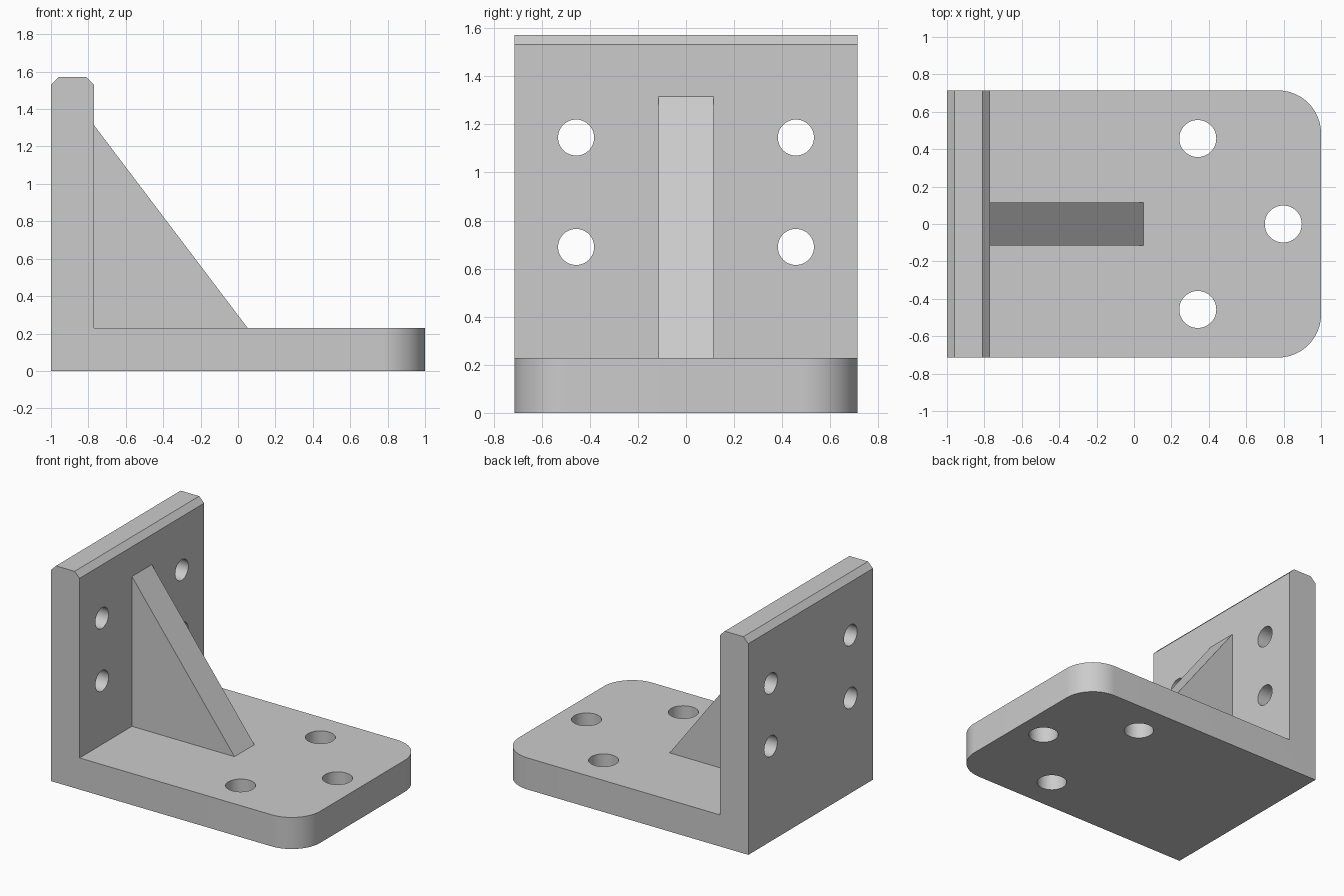
import bpy, bmesh, math
from mathutils import Vector

if "Cube" in bpy.data.objects:
    bpy.data.objects.remove(bpy.data.objects["Cube"], do_unlink=True)

HALF_W, THICK, HEIGHT = 0.714, 0.229, 1.571
WALL_X, CHAMFER, CORNER = -0.771, 0.04, 0.23

grey = bpy.data.materials.new("plain grey")
grey.use_nodes = True
colour = (0.6, 0.6, 0.6, 1)
grey.diffuse_color = colour
grey.node_tree.nodes["Principled BSDF"].inputs["Base Color"].default_value = colour


def extrude_profile(name, points, half, corner=0):
    """Extrude an (x, z) outline along y; optionally round the +x corners."""
    bm = bmesh.new()
    face = bm.faces.new([bm.verts.new((x, -half, z)) for x, z in points])
    out = bmesh.ops.extrude_face_region(bm, geom=[face])
    moved = [v for v in out["geom"] if isinstance(v, bmesh.types.BMVert)]
    bmesh.ops.translate(bm, verts=moved, vec=(0, 2 * half, 0))
    bmesh.ops.recalc_face_normals(bm, faces=bm.faces)
    if corner:
        ends = [e for e in bm.edges if all(v.co.x > 0.99 for v in e.verts)
                and abs(e.verts[0].co.z - e.verts[1].co.z) > 0.1]
        bmesh.ops.bevel(bm, geom=ends, offset=corner, segments=16,
                        profile=0.5, affect='EDGES')
    mesh = bpy.data.meshes.new(name)
    bm.to_mesh(mesh)
    bm.free()
    mesh.materials.append(grey)
    obj = bpy.data.objects.new(name, mesh)
    bpy.context.collection.objects.link(obj)
    return obj


def combine(target, tool, operation):
    """Apply a boolean and discard the tool."""
    mod = target.modifiers.new(operation.title(), 'BOOLEAN')
    mod.operation, mod.object, mod.solver = operation, tool, 'EXACT'
    bpy.ops.object.select_all(action='DESELECT')
    bpy.context.view_layer.objects.active = target
    target.select_set(True)
    bpy.ops.object.modifier_apply(modifier=mod.name)
    bpy.data.objects.remove(tool, do_unlink=True)


def drill(target, centre, radius, axis):
    turn = (0, math.pi / 2, 0) if axis == 'X' else (0, 0, 0)
    bpy.ops.mesh.primitive_cylinder_add(vertices=48, radius=radius, depth=0.4,
                                        location=centre, rotation=turn)
    cutter = bpy.context.object
    cutter.name = "hole_cutter"
    cutter.hide_render = True
    cutter.data.materials.append(grey)
    combine(target, cutter, 'DIFFERENCE')


# L-shaped base and upright with a chamfered top
bracket = extrude_profile("angle_bracket", [
    (-1, 0), (1, 0), (1, THICK), (WALL_X, THICK), (WALL_X, HEIGHT - CHAMFER),
    (WALL_X - CHAMFER, HEIGHT), (-1 + CHAMFER, HEIGHT), (-1, HEIGHT - CHAMFER),
], HALF_W, CORNER)

# Triangular rib, sunk slightly into both plates before joining
sink = 0.05
rib = extrude_profile("support_rib", [
    (WALL_X - sink, THICK - sink), (0.052, THICK - sink), (0.052, THICK),
    (WALL_X, 1.315), (WALL_X - sink, 1.315),
], 0.114)
combine(bracket, rib, 'UNION')

# Bolt holes through the upright and the base
for y in (-0.457, 0.457):
    for z in (0.69, 1.145):
        drill(bracket, Vector((-0.886, y, z)), 0.075, 'X')
    drill(bracket, Vector((0.341, y, THICK / 2)), 0.099, 'Z')
drill(bracket, Vector((0.798, 0, THICK / 2)), 0.099, 'Z')

# Smooth the rounded walls, keep the machined edges crisp
bpy.ops.object.select_all(action='DESELECT')
bracket.select_set(True)
bpy.context.view_layer.objects.active = bracket
bpy.ops.object.shade_smooth_by_angle(angle=math.radians(30))
